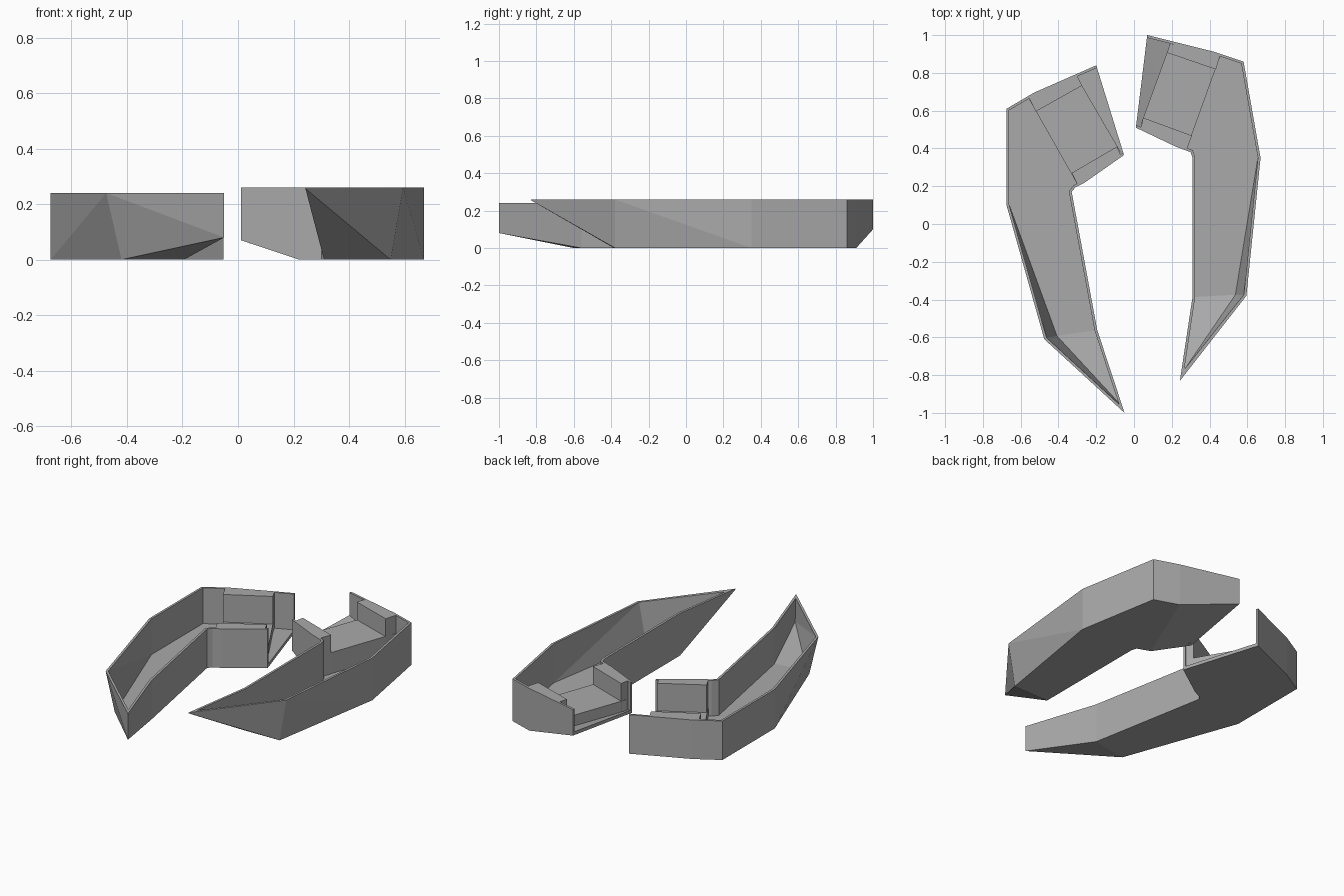
import bpy, bmesh
from mathutils import Vector

cube = bpy.data.objects.get("Cube")
if cube:
    bpy.data.objects.remove(cube)

WALL = 0.014
FLOOR = 0.02

grey = bpy.data.materials.new("plain grey")
grey.use_nodes = True
grey.diffuse_color = (0.4, 0.4, 0.4, 1)
grey.node_tree.nodes["Principled BSDF"].inputs["Base Color"].default_value = (0.4, 0.4, 0.4, 1)


def finish(name, bm):
    bmesh.ops.recalc_face_normals(bm, faces=bm.faces)
    mesh = bpy.data.meshes.new(name)
    bm.to_mesh(mesh)
    bm.free()
    mesh.materials.append(grey)
    obj = bpy.data.objects.new(name, mesh)
    bpy.context.collection.objects.link(obj)


def prism(name, points, bottoms, top):
    """Upright block with a flat top and a chosen base height per corner."""
    bm = bmesh.new()
    low = [bm.verts.new((x, y, z)) for (x, y), z in zip(points, bottoms)]
    high = [bm.verts.new((x, y, top)) for x, y in points]
    bm.faces.new(low)
    bm.faces.new(high)
    for i in range(len(points)):
        j = (i + 1) % len(points)
        bm.faces.new((low[i], low[j], high[j], high[i]))
    finish(name, bm)


def inset(points, side):
    """Shift an open outline inwards with mitred corners; ends slide along the opening."""
    pts = [Vector(p) for p in points]
    across = (pts[-1] - pts[0]).normalized() * WALL
    result = [pts[0] + across]
    for a, b, c in zip(pts, pts[1:], pts[2:]):
        d, e = (b - a).normalized(), (c - b).normalized()
        n, m = Vector((-d.y, d.x)), Vector((-e.y, e.x))
        result.append(b + (n + m) * (side * WALL / (1 + n.dot(m))))
    return result + [pts[-1] - across]


def hull(name, outline, heel, tip_z, end_z, top, side):
    """Open tray: outer walls, rim, inner walls, underside and floor."""
    base = list(outline)
    base[4] = heel
    z_low = [0.0] * len(outline)
    z_low[0], z_low[5], z_low[-1] = end_z[0], tip_z, end_z[1]
    z_in = [min(z + FLOOR, top - 0.002) for z in z_low]
    bm = bmesh.new()

    def ring(points, heights):
        return [bm.verts.new((p[0], p[1], z)) for p, z in zip(points, heights)]

    tops = [top] * len(outline)
    out_t, out_b = ring(outline, tops), ring(base, z_low)
    in_t, in_b = ring(inset(outline, side), tops), ring(inset(base, side), z_in)
    last = len(outline) - 1
    for i in range(last):
        j = i + 1
        bm.faces.new((out_t[i], out_t[j], in_t[j], in_t[i]))
        for t, b in ((out_t, out_b), (in_t, in_b)):
            if i == 3:      # twisted flank
                bm.faces.new((t[i], t[j], b[i]))
                bm.faces.new((b[i], t[j], b[j]))
            elif i == 4:    # twisted bow
                bm.faces.new((t[i], t[j], b[j]))
                bm.faces.new((t[i], b[j], b[i]))
            else:
                bm.faces.new((t[i], t[j], b[j], b[i]))
    # underside and floor: flat middle, bow triangle, end slope
    for b in (out_b, in_b):
        bm.faces.new(b[1:5] + b[6:10])
        bm.faces.new(b[4:7])
        bm.faces.new((b[0], b[1], b[9]))
        bm.faces.new((b[0], b[9], b[10]))
    # wall ends and floor edge at the opening
    for k in (0, last):
        bm.faces.new((out_t[k], in_t[k], in_b[k], out_b[k]))
    bm.faces.new((out_b[0], in_b[0], in_b[last], out_b[last]))
    finish(name, bm)


# Left tray
hull("left_hull",
     [(.07, 1), (.43, .91), (.58, .86), (.67, .35), (.595, -.38), (.243, -.83),
      (.31, -.385), (.31, .35), (.3, .38), (.22, .41), (.01, .51)],
     (.55, -.38), .256, (.1, .07), .26, -1)
prism("left_platform", [(.19, .95), (.455, .885), (.28, .4), (.037, .53)],
      [.075, .01, .01, .06], .15)
prism("left_back_block", [(.19, .955), (.175, .907), (.434, .818), (.455, .89), (.43, .9)],
      [.08, .08, .01, .01, .01], .26)
prism("left_front_block", [(.037, .51), (.048, .563), (.307, .468), (.28, .396), (.22, .42)],
      [.07, .07, .01, .01, .01], .26)

# Right tray
hull("right_hull",
     [(-.2, .84), (-.53, .695), (-.675, .61), (-.675, .1), (-.475, -.61), (-.05, -1),
      (-.195, -.56), (-.33, .17), (-.31, .195), (-.26, .22), (-.053, .365)],
     (-.42, -.6), .08, (0, 0), .24, 1)
prism("right_platform", [(-.3, .775), (-.555, .66), (-.3, .21), (-.07, .38)], [.01] * 4, .07)
prism("right_back_block", [(-.3, .782), (-.275, .733), (-.52, .595), (-.555, .665), (-.53, .68)],
      [.01] * 5, .24)
prism("right_front_block", [(-.07, .365), (-.09, .41), (-.33, .27), (-.3, .212), (-.26, .235)],
      [.01] * 5, .24)
